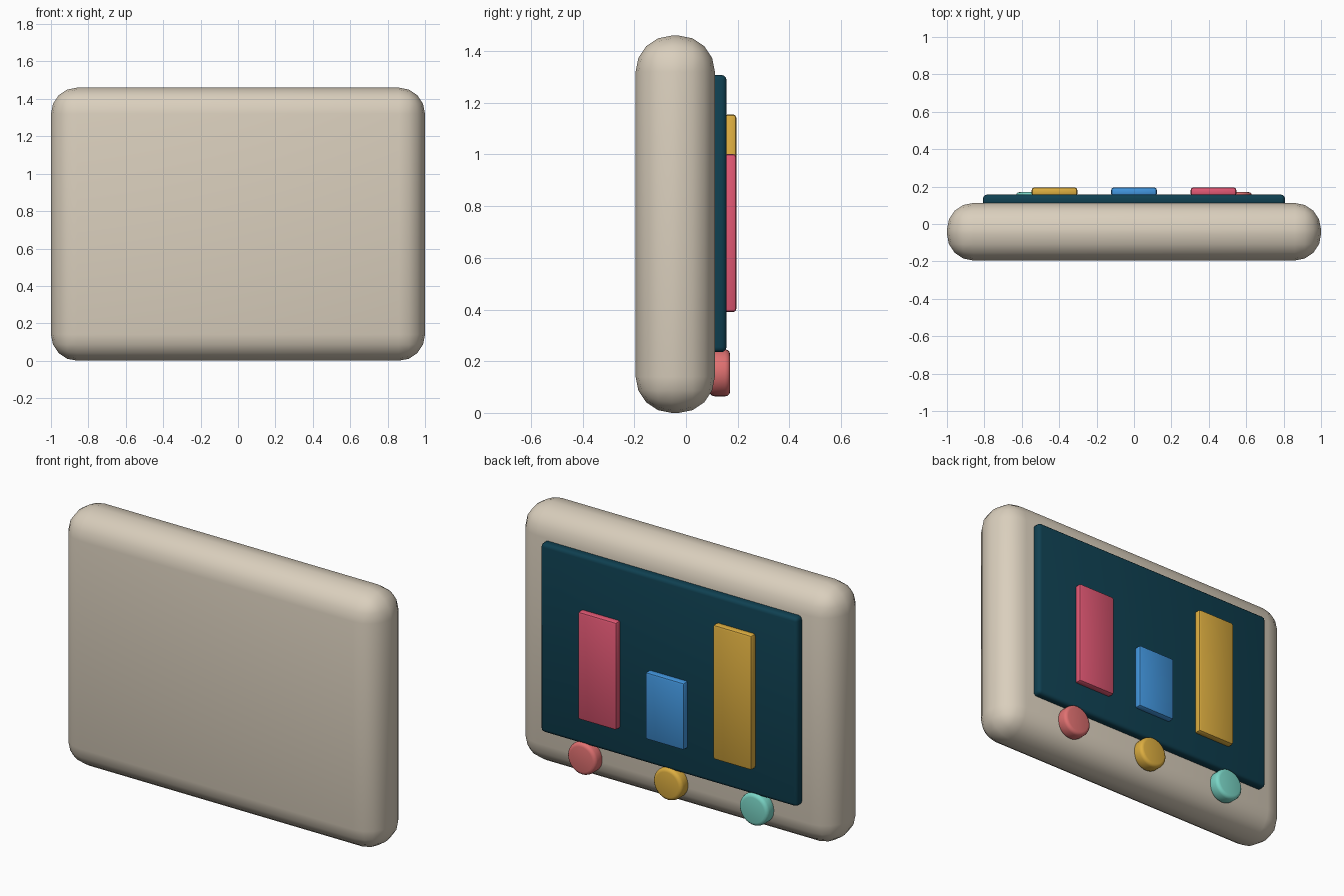
import bpy
import math

if "Cube" in bpy.data.objects:
    bpy.data.objects.remove(bpy.data.objects["Cube"])


def material(name, rgb):
    """Flat colour given as sRGB 0-255, stored linear."""
    lin = [((c / 255 + 0.055) / 1.055) ** 2.4 for c in rgb]
    m = bpy.data.materials.new(name)
    m.diffuse_color = (*lin, 1)
    m.use_nodes = True
    m.node_tree.nodes["Principled BSDF"].inputs["Base Color"].default_value = m.diffuse_color
    return m


beige = material("warm beige", (218, 207, 189))
navy = material("dark teal blue", (15, 64, 81))
pink = material("pink", (226, 88, 116))
yellow = material("mustard yellow", (221, 174, 64))
blue = material("sky blue", (66, 150, 222))
coral = material("coral red", (224, 113, 113))
mint = material("mint", (122, 213, 198))


def finish(obj, name, mat, bevel, segments):
    obj.name = name
    obj.data.materials.append(mat)
    bpy.ops.object.transform_apply(location=False, rotation=True, scale=True)
    mod = obj.modifiers.new("bevel", 'BEVEL')
    mod.width = bevel
    mod.segments = segments
    mod.limit_method = 'ANGLE'
    mod.angle_limit = math.radians(40)
    bpy.ops.object.modifier_apply(modifier=mod.name)
    bpy.ops.object.shade_smooth_by_angle(angle=math.radians(35))


def box(name, x, y, z, mat, bevel, segments):
    """Rounded box from (min, max) ranges on each axis."""
    ranges = (x, y, z)
    bpy.ops.mesh.primitive_cube_add(size=1, location=[(a + b) / 2 for a, b in ranges])
    obj = bpy.context.object
    obj.scale = [b - a for a, b in ranges]
    finish(obj, name, mat, bevel, segments)


def knob(name, x, mat):
    bpy.ops.mesh.primitive_cylinder_add(vertices=32, radius=0.091, depth=0.08,
                                        location=(x, 0.131, 0.155),
                                        rotation=(math.pi / 2, 0, 0))
    finish(bpy.context.object, name, mat, 0.02, 3)


# Casing and screen
box("casing", (-1, 1), (-0.195, 0.112), (0, 1.46), beige, 0.14, 4)
box("screen", (-0.807, 0.807), (0.095, 0.157), (0.235, 1.308), navy, 0.02, 3)

# Chart bars share a baseline
for name, x, top, mat in (("tall_bar", -0.425, 1.155, yellow),
                          ("short_bar", 0, 0.772, blue),
                          ("middle_bar", 0.425, 1.002, pink)):
    box(name, (x - 0.122, x + 0.122), (0.148, 0.195), (0.39, top), mat, 0.013, 2)

# Control knobs
knob("left_knob", -0.54, mint)
knob("centre_knob", 0, yellow)
knob("right_knob", 0.54, coral)
